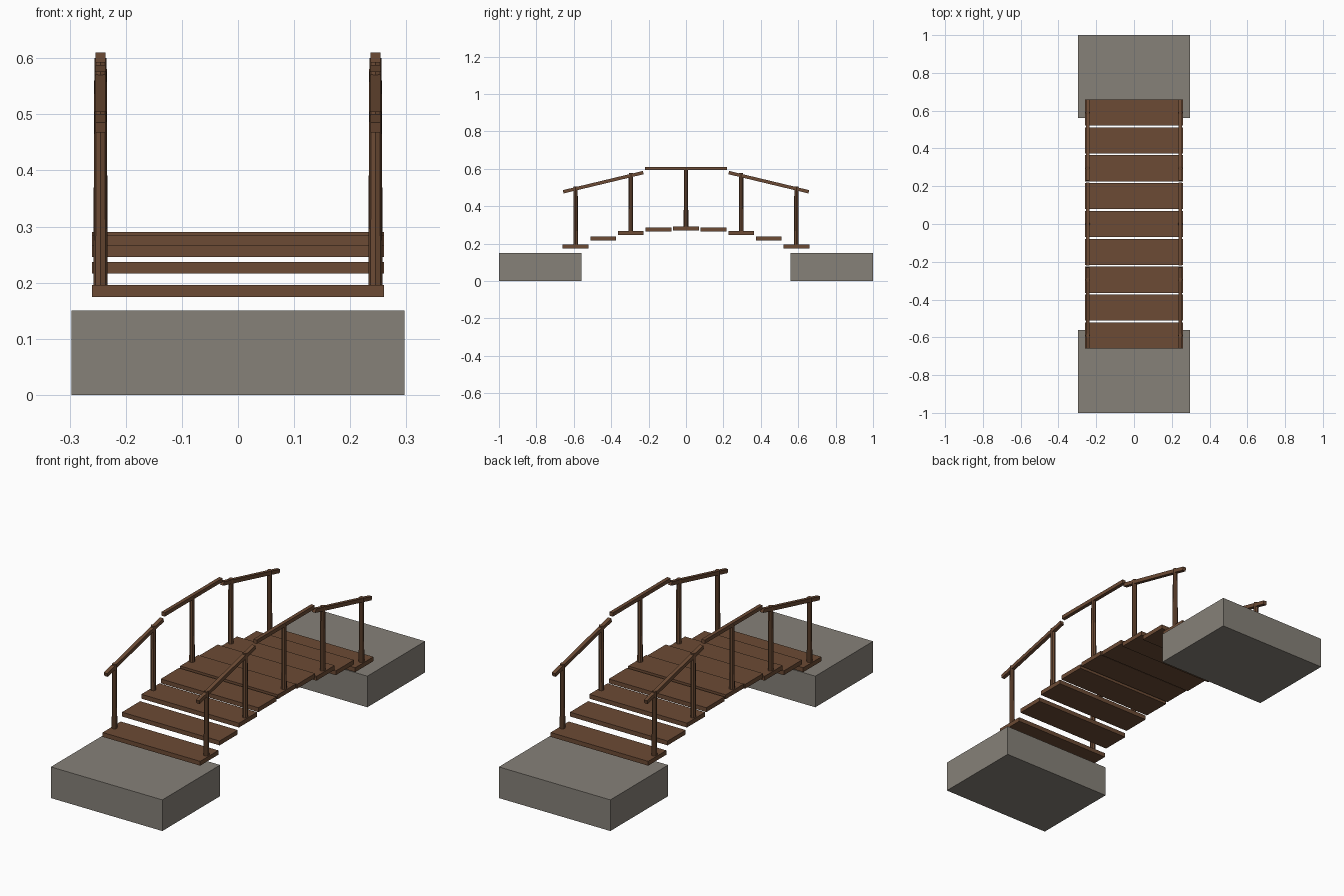
import bpy, math

if "Cube" in bpy.data.objects:
    bpy.data.objects.remove(bpy.data.objects["Cube"])


def material(name, rgb):
    m = bpy.data.materials.new(name)
    m.diffuse_color = (*rgb, 1)
    m.use_nodes = True
    m.node_tree.nodes["Principled BSDF"].inputs["Base Color"].default_value = m.diffuse_color
    return m


WOOD = material("brown wood", (0.15, 0.07, 0.035))
STONE = material("grey stone", (0.24, 0.22, 0.19))


def box(name, loc, size, mat, tilt=0):
    bpy.ops.mesh.primitive_cube_add(size=1, location=loc)
    o = bpy.context.object
    o.name = name
    o.scale = size
    bpy.ops.object.transform_apply(location=False, rotation=False, scale=True)
    o.rotation_euler.x = tilt
    o.data.materials.append(mat)
    return o


def arch(y):
    # height of the plank centres along the bridge
    return 0.28 - 0.095 * (y / 0.59) ** 2


def post(name, x, y):
    h = 0.32
    bpy.ops.mesh.primitive_cone_add(vertices=8, radius1=0.0125, radius2=0.011,
                                    depth=h, location=(x, y, arch(y) + h / 2))
    o = bpy.context.object
    o.name = name
    o.data.materials.append(WOOD)


# Stone blocks at both ends
for s in (-1, 1):
    box("stone_abutment", (0, s * 0.78, 0.075), (0.594, 0.44, 0.15), STONE)

# Deck planks, level and stepped along the arch
for i in range(-4, 5):
    y = i * 0.1475
    box("deck_plank", (0, y, arch(y)), (0.52, 0.138, 0.021), WOOD)

# Railings on both sides
for x in (-0.245, 0.245):
    for i in range(-2, 3):
        post("railing_post", x, i * 0.295)
    box("middle_handrail", (x, 0, 0.601), (0.018, 0.44, 0.018), WOOD)
    for s in (-1, 1):
        box("sloped_handrail", (x, s * 0.4425, 0.528), (0.018, 0.44, 0.018),
            WOOD, -s * math.radians(13.5))
